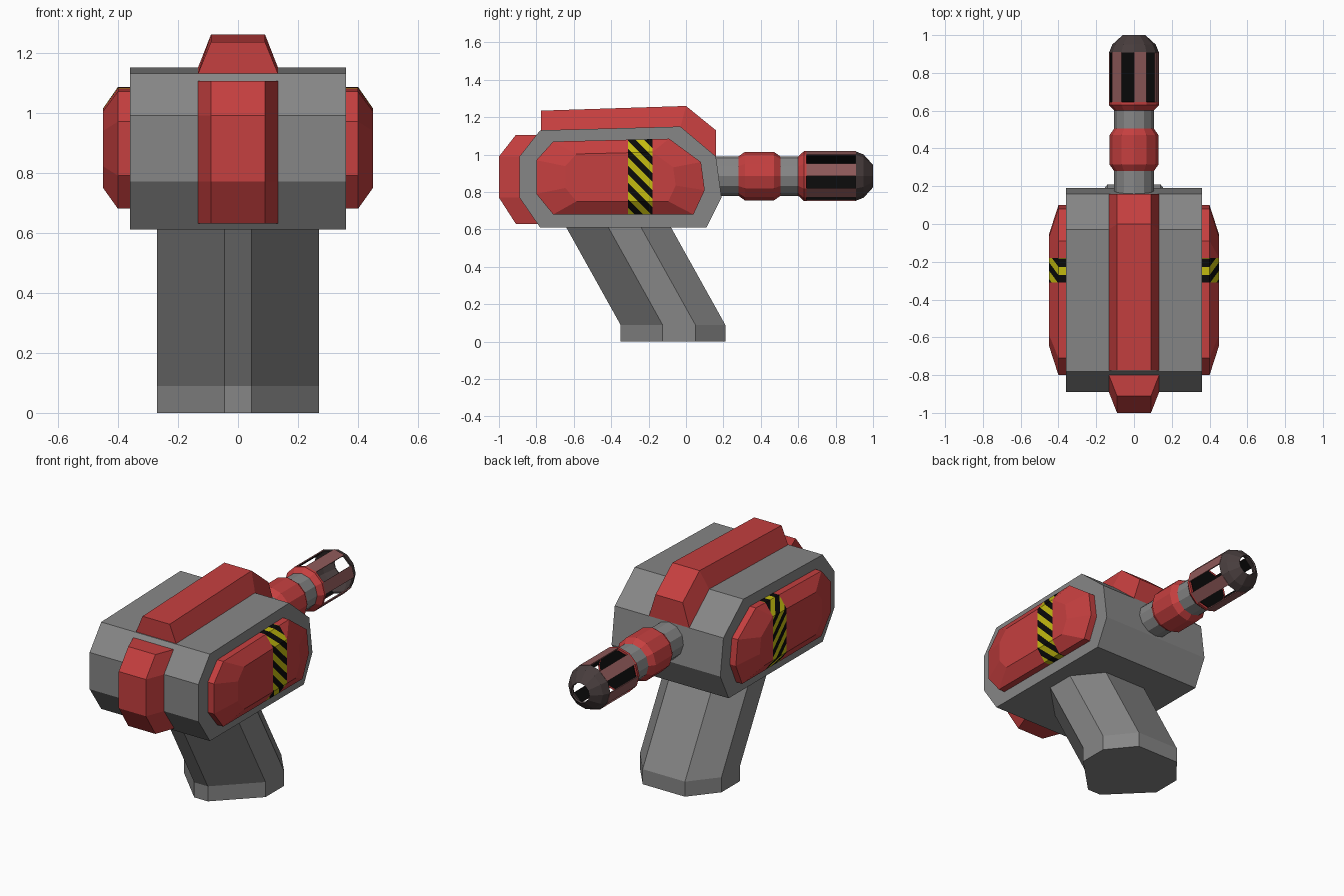
import bpy, bmesh, math
from mathutils import Vector

if "Cube" in bpy.data.objects:
    bpy.data.objects.remove(bpy.data.objects["Cube"])


def material(name, rgb):
    m = bpy.data.materials.new(name)
    m.diffuse_color = (*rgb, 1)
    m.use_nodes = True
    m.node_tree.nodes["Principled BSDF"].inputs["Base Color"].default_value = m.diffuse_color
    return m


GREY = material("grey metal", (0.24, 0.24, 0.24))
RED = material("red paint", (0.56, 0.05, 0.05))
YELLOW = material("warning yellow", (0.55, 0.50, 0.005))
BLACK = material("black", (0.003, 0.003, 0.003))
DARK = material("dark brown", (0.065, 0.047, 0.047))
SLAT = material("dusty red", (0.27, 0.10, 0.10))


def loft(rings, closed=False):
    """Join equal-length rings of points; cap the ends unless closed."""
    bm = bmesh.new()
    vs = [[bm.verts.new(p) for p in r] for r in rings]
    n = len(rings[0])
    pairs = list(zip(vs, vs[1:])) + ([(vs[-1], vs[0])] if closed else [])
    for a, b in pairs:
        for i in range(n):
            j = (i + 1) % n
            bm.faces.new((a[i], a[j], b[j], b[i]))
    if not closed:
        bm.faces.new(vs[0])
        bm.faces.new(vs[-1])
    bmesh.ops.recalc_face_normals(bm, faces=bm.faces)
    return bm


def finish(bm, name, *mats):
    me = bpy.data.meshes.new(name)
    bm.to_mesh(me)
    bm.free()
    for m in mats:
        me.materials.append(m)
    ob = bpy.data.objects.new(name, me)
    bpy.context.collection.objects.link(ob)
    return ob


def at_x(profile, x):
    return [(x, y, z) for y, z in profile]


# main body: side profile (y, z) extruded across x
body = [(-0.89, 0.77), (-0.89, 0.99), (-0.78, 1.13), (-0.03, 1.15),
        (0.16, 0.99), (0.19, 0.77), (0.11, 0.61), (-0.78, 0.61)]
finish(loft([at_x(body, -0.36), at_x(body, 0.36)]), "body", GREY)

# side panels with bevelled rim and a cut hazard band
panel = [(-0.80, 0.79), (-0.80, 0.97), (-0.71, 1.07), (-0.09, 1.085),
         (0.08, 0.96), (0.10, 0.81), (0.04, 0.68), (-0.71, 0.68)]
inner = [(-0.35 + (y + 0.35) * 0.655, 0.88 + (z - 0.88) * 0.65) for y, z in panel]
bm = loft([at_x(panel, 0.355), at_x(panel, 0.40), at_x(inner, 0.45)])
Y0, Y1, STEP = -0.31, -0.18, 0.045


def in_band(f):
    return Y0 < f.calc_center_median().y < Y1


def cut(faces, co, no):
    geom = set(faces)
    for f in faces:
        geom.update(f.edges)
        geom.update(f.verts)
    bmesh.ops.bisect_plane(bm, geom=list(geom), dist=1e-5, plane_co=co, plane_no=no)


for y in (Y0, Y1):
    cut(list(bm.faces), (0, y, 0), (0, 1, 0))
for k in range(7, 22):
    cut([f for f in bm.faces if in_band(f)], (0, 0, k * STEP), (0, 1, 1))
for f in bm.faces:
    if in_band(f):
        c = f.calc_center_median()
        f.material_index = 1 + math.floor((c.y + c.z) / STEP) % 2
finish(bm, "side_panels", RED, YELLOW, BLACK).modifiers.new("mirror", "MIRROR")


# raised trapezoid ridges that follow the body outline
def ridge(name, outer, base):
    rings = [[(-0.135, *b), (-0.09, *o), (0.09, *o), (0.135, *b)]
             for o, b in zip(outer, base)]
    finish(loft(rings), name, RED)


ridge("top_ridge", [(-0.775, 1.235), (0.0, 1.26), (0.16, 1.13)],
      [(-0.775, 1.125), (-0.03, 1.145), (0.16, 0.985)])
ridge("end_ridge", [(-0.91, 1.105), (-1.0, 0.99), (-1.0, 0.77), (-0.91, 0.63)],
      [(-0.795, 1.105), (-0.885, 0.99), (-0.885, 0.77), (-0.79, 0.63)])

# slanted grip with an upright foot
section = [(0.14, 0.21), (0.27, 0.05), (0.27, -0.125), (0.045, -0.35),
           (-0.045, -0.35), (-0.27, -0.125), (-0.27, 0.05), (-0.14, 0.21)]
grip = [[(x, y + dy, z) for x, y in section]
        for z, dy in ((0, 0), (0.09, 0), (0.65, -0.312))]
finish(loft(grip), "grip", GREY)

# barrel: 12-sided turned parts along y
AXIS, SIDES = 0.885, 12


def ring(r, y):
    return [(r * math.cos(a), y, AXIS + r * math.sin(a))
            for a in (2 * math.pi * i / SIDES for i in range(SIDES))]


def turned(name, mat, profile, closed=False):
    return finish(loft([ring(r, y) for y, r in profile], closed), name, mat)


turned("barrel_tube", GREY, [(0.14, 0.105), (0.61, 0.105)])
turned("barrel_collar", RED, [(0.28, 0.105), (0.315, 0.13), (0.47, 0.13), (0.505, 0.105)])
turned("cage_base", RED, [(0.60, 0.105), (0.63, 0.133), (0.645, 0.133)])
turned("cage_floor", BLACK, [(0.64, 0.12), (0.648, 0.12)])
turned("muzzle_cap", DARK, [(0.905, 0.133), (0.95, 0.115), (1.0, 0.06),
                            (0.99, 0.055), (0.945, 0.105), (0.905, 0.123)], True)

# cage slats: every second side, dark on the inside
bm = bmesh.new()
for k in range(0, SIDES, 2):
    quad = []
    for r, y in ((0.133, 0.64), (0.133, 0.91), (0.126, 0.64), (0.126, 0.91)):
        pts = ring(r, y)
        quad.append([bm.verts.new(pts[k]), bm.verts.new(pts[(k + 1) % SIDES])])
    o0, o1, i0, i1 = quad
    bm.faces.new((o0[0], o0[1], o1[1], o1[0]))
    bm.faces.new((i0[0], i1[0], i1[1], i0[1])).material_index = 1
    bm.faces.new((o0[0], o1[0], i1[0], i0[0]))
    bm.faces.new((o0[1], i0[1], i1[1], o1[1]))
    bm.faces.new((o0[0], i0[0], i0[1], o0[1]))
    bm.faces.new((o1[0], o1[1], i1[1], i1[0]))
bmesh.ops.recalc_face_normals(bm, faces=bm.faces)
finish(bm, "cage_slats", SLAT, BLACK)
